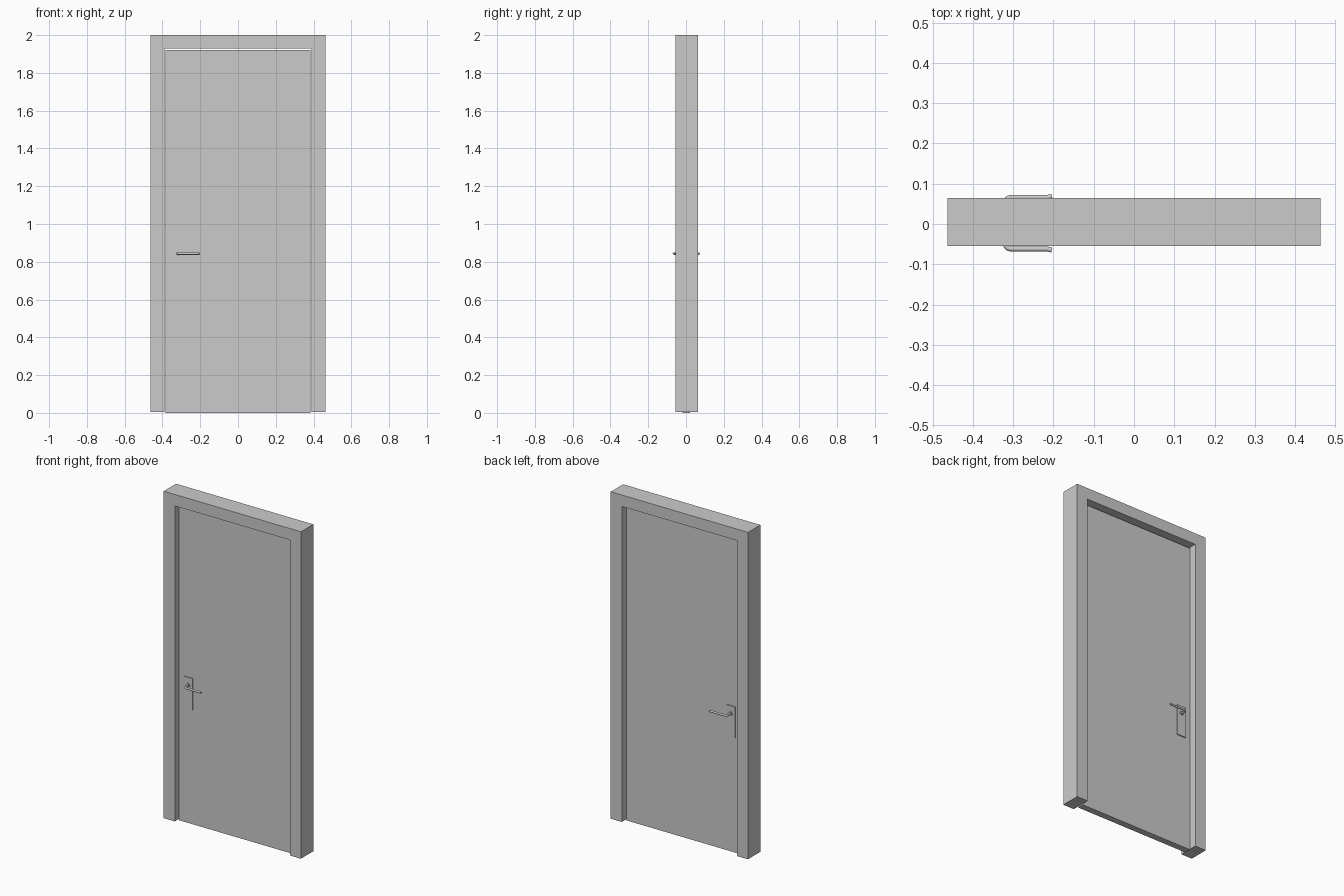
import bpy, bmesh, math
from mathutils import Vector

if "Cube" in bpy.data.objects:
    bpy.data.objects.remove(bpy.data.objects["Cube"])

# Single painted grey
grey = bpy.data.materials.new("light grey paint")
grey.use_nodes = True
tone = (0.6, 0.6, 0.6, 1)
grey.diffuse_color = tone
grey.node_tree.nodes["Principled BSDF"].inputs["Base Color"].default_value = tone


def add_object(name, bm):
    bmesh.ops.recalc_face_normals(bm, faces=bm.faces)
    mesh = bpy.data.meshes.new(name)
    bm.to_mesh(mesh)
    bm.free()
    obj = bpy.data.objects.new(name, mesh)
    bpy.context.collection.objects.link(obj)
    mesh.materials.append(grey)
    return obj


def smooth(obj, degrees=40):
    bpy.ops.object.select_all(action="DESELECT")
    obj.select_set(True)
    bpy.context.view_layer.objects.active = obj
    bpy.ops.object.shade_smooth_by_angle(angle=math.radians(degrees))


def extruded(name, outline, y0, y1):
    """Extrude an x-z outline from y0 to y1."""
    bm = bmesh.new()
    face = bm.faces.new([bm.verts.new((x, y0, z)) for x, z in outline])
    grown = bmesh.ops.extrude_face_region(bm, geom=[face])["geom"]
    verts = [v for v in grown if isinstance(v, bmesh.types.BMVert)]
    bmesh.ops.translate(bm, verts=verts, vec=(0, y1 - y0, 0))
    return add_object(name, bm)


def box(name, x0, x1, y0, y1, z0, z1):
    return extruded(name, [(x0, z0), (x1, z0), (x1, z1), (x0, z1)], y0, y1)


def disc(name, x, z, y0, y1, radius, sides=24):
    ring = [math.tau * i / sides for i in range(sides)]
    obj = extruded(name, [(x + radius * math.cos(a), z + radius * math.sin(a))
                          for a in ring], y0, y1)
    smooth(obj)


def tube(name, path, radius, sides=16):
    """Sweep a circle along a path lying in a horizontal plane."""
    bm = bmesh.new()
    rings = []
    for i, p in enumerate(path):
        ahead = (path[min(i + 1, len(path) - 1)] - p).normalized()
        behind = (p - path[max(i - 1, 0)]).normalized()
        side = (ahead + behind).normalized().cross(Vector((0, 0, 1)))
        ring = []
        for k in range(sides):
            a = math.tau * k / sides
            ring.append(bm.verts.new(
                p + radius * (side * math.cos(a) + Vector((0, 0, math.sin(a))))))
        rings.append(ring)
    for a, b in zip(rings, rings[1:]):
        for k in range(sides):
            n = (k + 1) % sides
            bm.faces.new((a[k], a[n], b[n], b[k]))
    bm.faces.new(rings[0])
    bm.faces.new(rings[-1])
    smooth(add_object(name, bm), 50)


# Frame: two jambs and a head in one piece, just clear of the floor
W, IN, FOOT, HEAD = 0.463, 0.388, 0.006, 1.93
extruded("door_frame", [(-W, FOOT), (-IN, FOOT), (-IN, HEAD), (IN, HEAD),
                        (IN, FOOT), (W, FOOT), (W, 2), (-W, 2)], -0.055, 0.064)

# Leaf, with a narrow gap around it
LEAF_FRONT, LEAF_BACK = -0.018, 0.022
box("door_leaf", -0.385, 0.385, LEAF_FRONT, LEAF_BACK, 0, 1.922)

# Handle set on each face
PX, PZ, R = -0.32, 0.843, 0.006
for label, face, d in (("front", LEAF_FRONT, -1), ("back", LEAF_BACK, 1)):
    box(label + "_handle_plate", PX - 0.03, PX + 0.03, face, face + d * 0.006, 0.70, 0.89)
    disc(label + "_handle_collar", PX, PZ, face, face + d * 0.012, 0.012)
    # Spindle, rounded elbow, grip and slightly flared tip
    reach, bend = 0.044, 0.014
    path = [Vector((PX, face, PZ))]
    for i in range(9):
        a = math.pi / 2 * i / 8
        path.append(Vector((PX + bend * (1 - math.cos(a)),
                            face + d * (reach - bend + bend * math.sin(a)), PZ)))
    path.append(Vector((-0.215, face + d * reach, PZ)))
    path.append(Vector((-0.204, face + d * (reach + 0.003), PZ)))
    tube(label + "_handle_lever", path, R)
